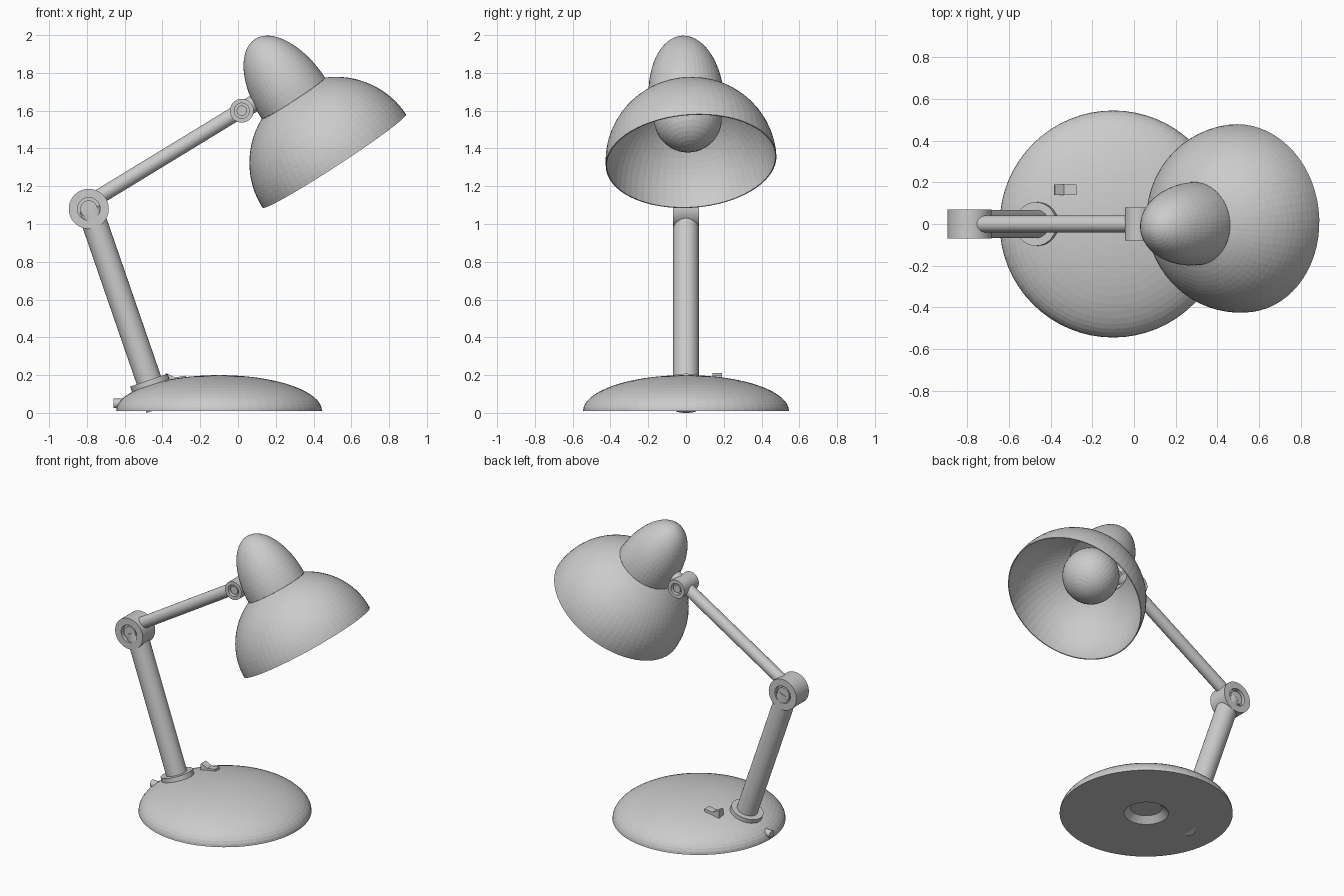
import bpy, bmesh, math
from mathutils import Vector, Matrix

if "Cube" in bpy.data.objects:
    bpy.data.objects.remove(bpy.data.objects["Cube"])


def revolve(name, profile, origin=(0, 0, 0), axis=(0, 0, 1), segs=48, wall=0, smooth=True):
    """Spin an (r, h) profile around an axis starting at origin."""
    bm = bmesh.new()
    vs = [bm.verts.new((r, 0, h)) for r, h in profile]
    es = [bm.edges.new(p) for p in zip(vs, vs[1:])]
    bmesh.ops.spin(bm, geom=vs + es, cent=(0, 0, 0), axis=(0, 0, 1),
                   angle=math.tau, steps=segs, use_duplicate=False)
    bmesh.ops.remove_doubles(bm, verts=bm.verts, dist=1e-4)
    bmesh.ops.recalc_face_normals(bm, faces=bm.faces)
    me = bpy.data.meshes.new(name)
    bm.to_mesh(me)
    bm.free()
    ob = bpy.data.objects.new(name, me)
    bpy.context.collection.objects.link(ob)
    rot = Vector(axis).to_track_quat('Z', 'Y').to_matrix().to_4x4()
    ob.matrix_world = Matrix.Translation(origin) @ rot
    if wall:
        mod = ob.modifiers.new("wall", 'SOLIDIFY')
        mod.thickness = wall
        mod.offset = -1
    if smooth:
        bpy.context.view_layer.objects.active = ob
        ob.select_set(True)
        bpy.ops.object.shade_smooth_by_angle(angle=math.radians(30))
        ob.select_set(False)
    return ob


def rod(name, a, b, r, segs=32):
    a, b = Vector(a), Vector(b)
    h = (b - a).length
    return revolve(name, [(0, 0), (r, 0), (r, h), (0, h)], a, b - a, segs)


def arc(r, h, a0, a1, n, z0=0):
    """Elliptical profile points from angle a0 to a1 (0 = equator)."""
    angs = [a0 + (a1 - a0) * i / n for i in range(n + 1)]
    return [(max(0, r * math.cos(a)), z0 + h * math.sin(a)) for a in angs]


def pivot(name, centre, r, half, disc, groove):
    """Horizontal joint drum with a ring groove on both faces."""
    side = [(0, half - 0.008), (disc, half - 0.008), (disc, half - 0.03),
            (groove, half - 0.03), (groove, half), (r, half)]
    prof = side + [(x, -h) for x, h in reversed(side)]
    return revolve(name, prof, centre, (0, 1, 0), 40)


Q = math.pi / 2

# Weighted base: low dome with a recess underneath
revolve("base", [(0, 0.05), (0.10, 0.05), (0.14, 0.01)]
        + arc(0.545, 0.19, 0, Q, 16, 0.01), (-0.1, 0, 0), segs=64, smooth=False)

# Lower arm, its collar and the cord outlet
foot, elbow = Vector((-0.42, 0, 0.022)), Vector((-0.785, 0, 1.08))
up = (elbow - foot).normalized()
rod("lower_arm", foot, elbow, 0.068)
rod("collar", foot + up * 0.105, foot + up * 0.16, 0.105, 40)
rod("cord_outlet", (-0.66, 0, 0.05), (-0.58, 0, 0.05), 0.025, 16)

# Elbow, upper arm and hinge
pivot("elbow_joint", (-0.79, 0, 1.08), 0.106, 0.069, 0.045, 0.06)
rod("upper_arm", (-0.745, 0, 1.138), (0.0, 0, 1.592), 0.04)
pivot("shade_hinge", (0.02, 0, 1.6), 0.063, 0.08, 0.027, 0.04)
rod("hinge_bracket", (0.03, 0, 1.605), (0.12, 0, 1.66), 0.045, 24)
rod("hinge_pin", (0.12, 0, 1.66), (0.21, 0, 1.715), 0.018, 16)

# Shade, cap and bulb share one tilted axis
rim = Vector((0.51, 0.027, 1.333))
axis = Vector((-0.546, -0.063, 0.838)).normalized()
R, neck = 0.453, 0.2
revolve("shade", arc(R, 0.443, 0, math.acos(neck / R), 16), rim, axis, 64,
        wall=0.006, smooth=False)
revolve("shade_cap", arc(neck, 0.374, 0, Q, 16), rim + axis * 0.398, axis, 48,
        wall=0.006, smooth=False)
bulb = rim + axis * 0.27
revolve("bulb", arc(0.18, 0.18, -Q, Q, 20), bulb, axis, 40, smooth=False)
rod("bulb_socket", bulb + axis * 0.15, bulb + axis * 0.40, 0.075)

# Rocker switch on the base: side profile extruded in y
prof = [(-0.385, 0.145), (-0.275, 0.165), (-0.275, 0.197),
        (-0.335, 0.188), (-0.38, 0.211), (-0.385, 0.205)]
bm = bmesh.new()
face = bm.faces.new([bm.verts.new((x, 0.14, z)) for x, z in prof])
ext = bmesh.ops.extrude_face_region(bm, geom=[face])
bmesh.ops.translate(bm, vec=(0, 0.05, 0),
                    verts=[v for v in ext["geom"] if isinstance(v, bmesh.types.BMVert)])
bmesh.ops.recalc_face_normals(bm, faces=bm.faces)
me = bpy.data.meshes.new("switch")
bm.to_mesh(me)
bm.free()
bpy.context.collection.objects.link(bpy.data.objects.new("switch", me))
